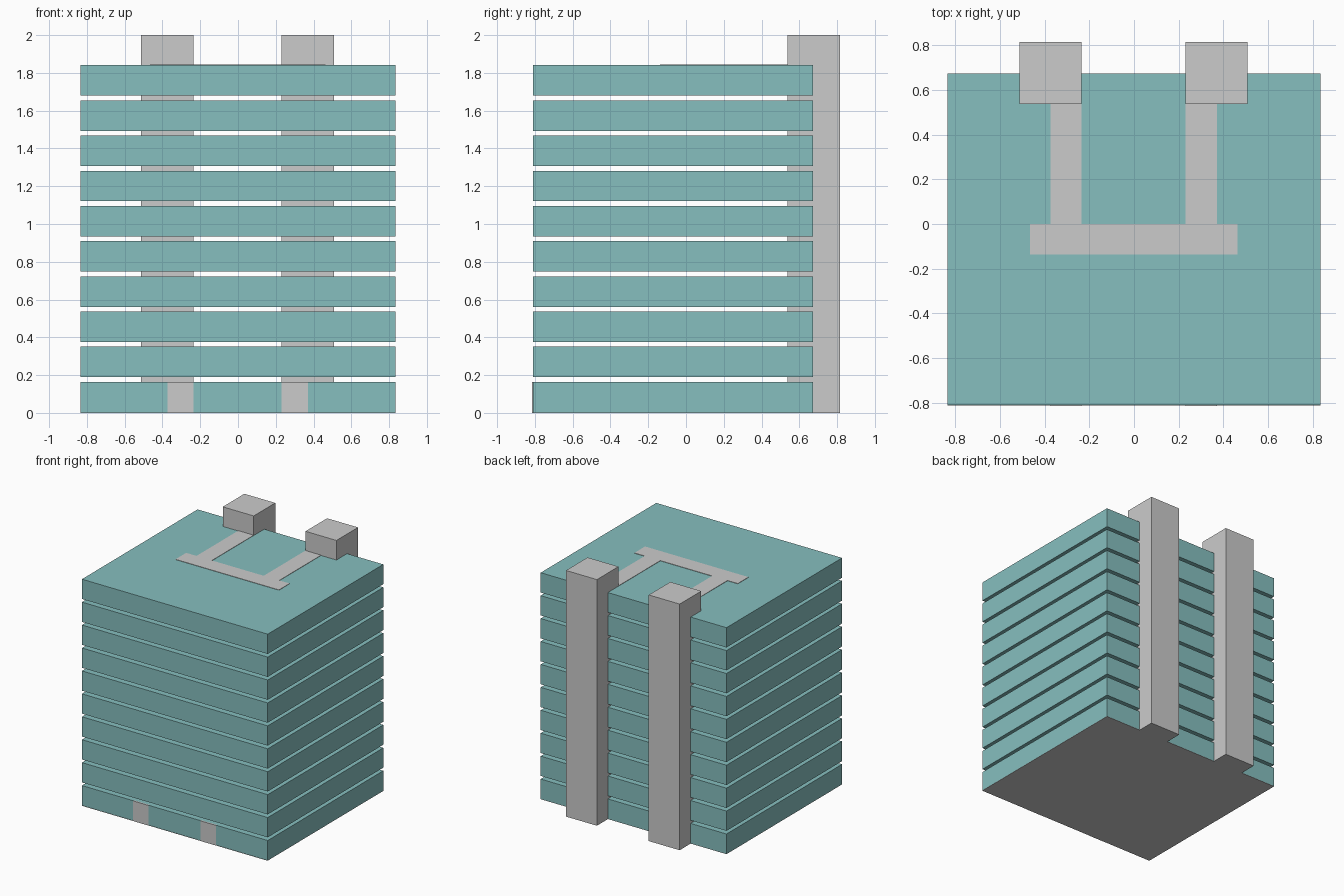
import bpy

if "Cube" in bpy.data.objects:
    bpy.data.objects.remove(bpy.data.objects["Cube"])

teal = bpy.data.materials.new("teal_glass")
teal.diffuse_color = (0.24, 0.52, 0.52, 1)
teal.use_nodes = True
teal.node_tree.nodes["Principled BSDF"].inputs["Base Color"].default_value = teal.diffuse_color


def box(name, x, y, z, mat=None):
    """Box from (min, max) extents on each axis."""
    bpy.ops.mesh.primitive_cube_add(
        size=1, location=[(a + b) / 2 for a, b in (x, y, z)])
    ob = bpy.context.object
    ob.name = name
    ob.scale = [b - a for a, b in (x, y, z)]
    bpy.ops.object.transform_apply(location=False, rotation=False, scale=True)
    if mat:
        ob.data.materials.append(mat)
    return ob


HALF_W, FRONT, BACK = 0.835, -0.811, 0.673
FLOORS, PITCH, HEIGHT = 10, 0.1863, 0.161
ROOF = (FLOORS - 1) * PITCH + 0.003 + HEIGHT

# Ground plate under the lowest storey
box("ground_plate", (-HALF_W, HALF_W), (FRONT - 0.002, BACK), (0, 0.003))

# Stacked storeys with open gaps between them
for i in range(FLOORS):
    z = i * PITCH + 0.003
    box(f"storey_{i + 1}", (-HALF_W, HALF_W), (FRONT, BACK), (z, z + HEIGHT), teal)

# Stair towers, entrance doors and roof paths, one of each per side
for side, tower_x, strip_x in (("left", (-0.513, -0.235), (-0.373, -0.235)),
                               ("right", (0.231, 0.509), (0.231, 0.371))):
    box(f"stair_tower_{side}", tower_x, (0.537, 0.814), (0, 2))
    box(f"door_{side}", strip_x, (FRONT - 0.003, FRONT + 0.01), (0, HEIGHT + 0.003))
    box(f"roof_path_{side}", strip_x, (0, 0.537), (ROOF - 0.01, ROOF + 0.003))

# Cross path joining the two roof paths
box("roof_cross_path", (-0.466, 0.464), (-0.137, 0), (ROOF - 0.01, ROOF + 0.003))
